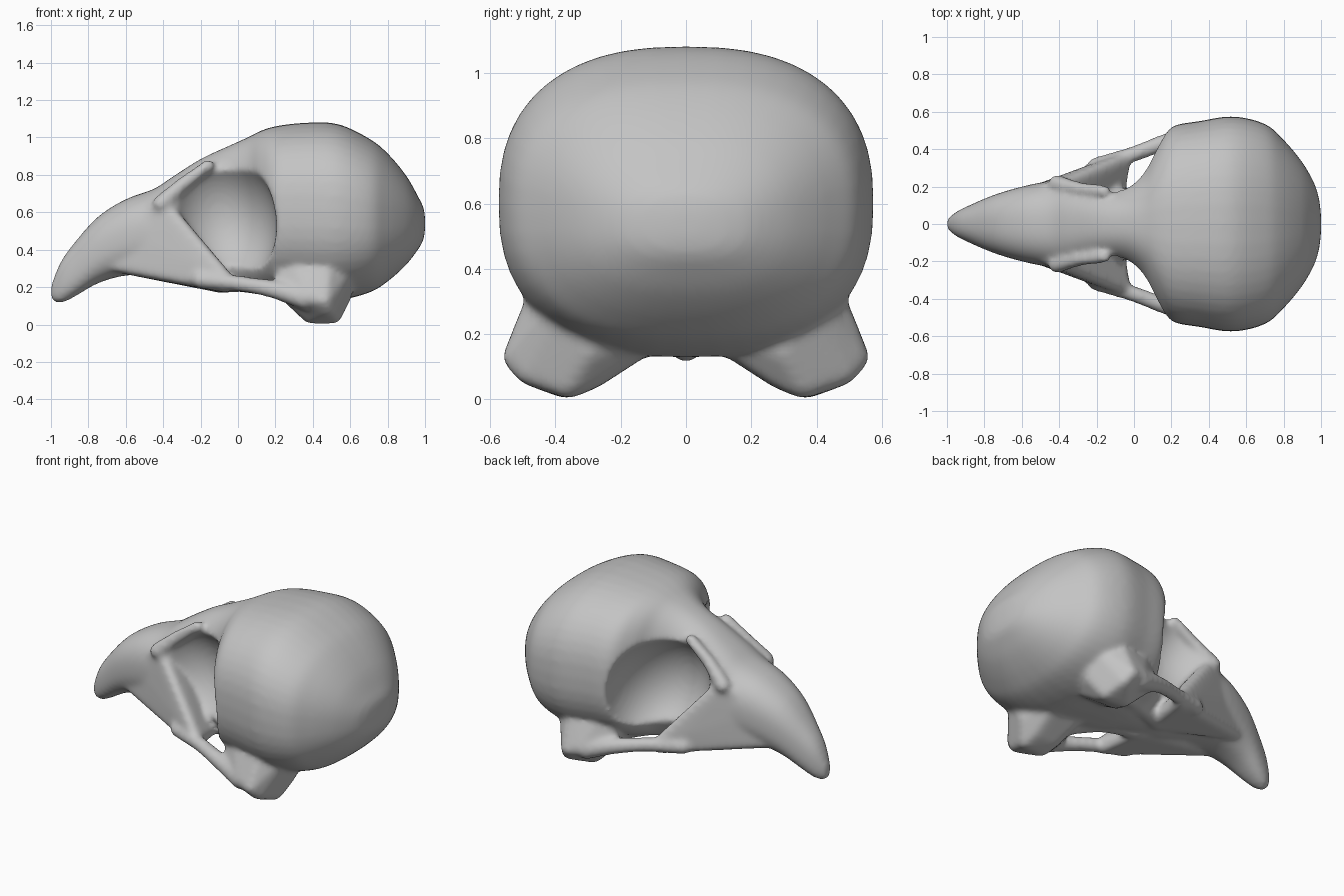
import bpy, bmesh, math
from mathutils import Vector, Matrix

if "Cube" in bpy.data.objects:
    bpy.data.objects.remove(bpy.data.objects["Cube"])

bone = bpy.data.materials.new("bone_grey")
bone.use_nodes = True
bone.diffuse_color = (0.55, 0.55, 0.55, 1)
bone.node_tree.nodes["Principled BSDF"].inputs["Base Color"].default_value = bone.diffuse_color


def spline(points, steps):
    """Smooth path through points of any dimension."""
    pts = [Vector(p) for p in points]
    pts = [pts[0] * 2 - pts[1]] + pts + [pts[-1] * 2 - pts[-2]]
    out = []
    for a, b, c, d in zip(pts, pts[1:], pts[2:], pts[3:]):
        for i in range(steps):
            t = i / steps
            out.append((b * 2 + (c - a) * t + (a * 2 - b * 5 + c * 4 - d) * t ** 2
                        + (b * 3 - a - c * 3 + d) * t ** 3) / 2)
    return out + [pts[-2]]


def make_object(name, bm):
    bmesh.ops.recalc_face_normals(bm, faces=bm.faces)
    mesh = bpy.data.meshes.new(name)
    bm.to_mesh(mesh)
    bm.free()
    mesh.materials.append(bone)
    obj = bpy.data.objects.new(name, mesh)
    bpy.context.collection.objects.link(obj)
    return obj


def ellipsoid(bm, center, radii, tilt=0, side=1, sub=2):
    m = (Matrix.Translation((center[0], center[1] * side, center[2]))
         @ Matrix.Rotation(tilt, 4, 'Y') @ Matrix.Diagonal((*radii, 1)))
    bmesh.ops.create_icosphere(bm, subdivisions=sub, radius=1, matrix=m)


def strut(bm, points, side):
    """Rounded bar along points of (x, y, z, radius)."""
    for x, y, z, r in spline(points, 8):
        ellipsoid(bm, (x, y, z), (r, r, r), side=side)


def plate(bm, points, r, side):
    """Rounded solid stretched over points."""
    balls, hull = bmesh.new(), bmesh.new()
    for p in points:
        ellipsoid(balls, p, (r, r, r), side=side)
    for v in balls.verts:
        hull.verts.new(v.co)
    bmesh.ops.convex_hull(hull, input=list(hull.verts))
    inner = [v for v in hull.verts if not v.link_faces]
    bmesh.ops.delete(hull, geom=inner, context='VERTS')
    mesh = bpy.data.meshes.new("plate")
    hull.to_mesh(mesh)
    bm.from_mesh(mesh)
    bpy.data.meshes.remove(mesh)
    balls.free()
    hull.free()


def power(v, e):
    return math.copysign(abs(v) ** e, v)


# Beak, brow and braincase: sections of (x, bottom, top, half width)
sections = [
    (-1, .13, .21, .025), (-.95, .115, .33, .065), (-.88, .145, .43, .1),
    (-.75, .22, .575, .155), (-.6, .262, .67, .2), (-.45, .26, .725, .23),
    (-.35, .235, .79, .235), (-.2, .19, .885, .22), (-.05, .18, .955, .23),
    (.05, .17, 1.0, .31), (.12, .16, 1.035, .43), (.2, .15, 1.06, .52),
    (.35, .14, 1.078, .55), (.53, .13, 1.073, .575), (.7, .17, .995, .535),
    (.8, .23, .915, .45), (.9, .32, .795, .33), (.965, .405, .68, .215),
    (.99, .45, .63, .13), (1, .5, .58, .05)]
SIDES = 48
bm = bmesh.new()
rings = []
for x, low, high, w in spline(sections, 4):
    e = 2 / 2.45
    ring = []
    for i in range(SIDES):
        a = math.tau * i / SIDES
        ring.append(bm.verts.new((x, w * power(math.cos(a), e),
                                  (low + high) / 2 + (high - low) / 2 * power(math.sin(a), e))))
    rings.append(ring)
for r, s in zip(rings, rings[1:]):
    for i in range(SIDES):
        j = (i + 1) % SIDES
        bm.faces.new((r[i], r[j], s[j], s[i]))
bm.faces.new(rings[0])
bm.faces.new(rings[-1])
braincase = make_object("braincase", bm)

# Eye sockets carved from both sides, leaving a thin wall between
cutters = []
for side in (1, -1):
    bm = bmesh.new()
    ellipsoid(bm, (-.09, .45, .58), (.29, .37, .37), tilt=-.3, side=side, sub=4)
    cutter = make_object("socket_cutter", bm)
    cutter.hide_render = True
    cutters.append(cutter)
    mod = braincase.modifiers.new("socket", 'BOOLEAN')
    mod.operation, mod.solver, mod.object = 'DIFFERENCE', 'EXACT', cutter
graph = bpy.context.evaluated_depsgraph_get()
carved = bpy.data.meshes.new_from_object(braincase.evaluated_get(graph))
bm = bmesh.new()
bm.from_mesh(carved)
for obj in cutters + [braincase]:
    bpy.data.objects.remove(obj)

for side in (1, -1):
    # Cheek: flares from the beak out to the cheek bar and forms the socket floor
    plate(bm, [(-.66, .12, .32), (-.6, .14, .5), (-.4, .2, .64), (-.34, .23, .52),
               (-.2, .29, .33), (-.06, .34, .24), (-.06, .34, .21), (-.1, .06, .21),
               (-.45, .1, .29), (-.4, .1, .62)], .04, side)
    # Cheek bar back to the jaw joint
    strut(bm, [(-.2, .31, .24, .05), (.0, .375, .22, .045),
               (.18, .44, .19, .05), (.36, .48, .14, .065)], side)
    # Brow ridge along the top of the socket
    strut(bm, [(-.41, .215, .645, .05), (-.3, .19, .745, .04), (-.16, .175, .85, .035)], side)
    # Jaw joint: broad block from the braincase down to the outer and lower knobs
    plate(bm, [(.27, .38, .38), (.24, .42, .19), (.38, .5, .15), (.46, .515, .13),
               (.48, .48, .09), (.39, .37, .05), (.51, .36, .05), (.56, .3, .15),
               (.58, .36, .3), (.48, .43, .34), (.32, .12, .19), (.5, .12, .19),
               (.37, .29, .08), (.5, .29, .08)], .048, side)
    # Strut from jaw joint to palate
    strut(bm, [(.36, .28, .15, .05), (.12, .16, .21, .045), (-.1, .08, .215, .05)], side)

# Fuse everything into one smooth bone surface
skull = make_object("skull", bm)
fuse = skull.modifiers.new("fuse", 'REMESH')
fuse.mode, fuse.voxel_size, fuse.use_smooth_shade = 'VOXEL', .015, True
soften = skull.modifiers.new("soften", 'SMOOTH')
soften.factor, soften.iterations = .5, 10
